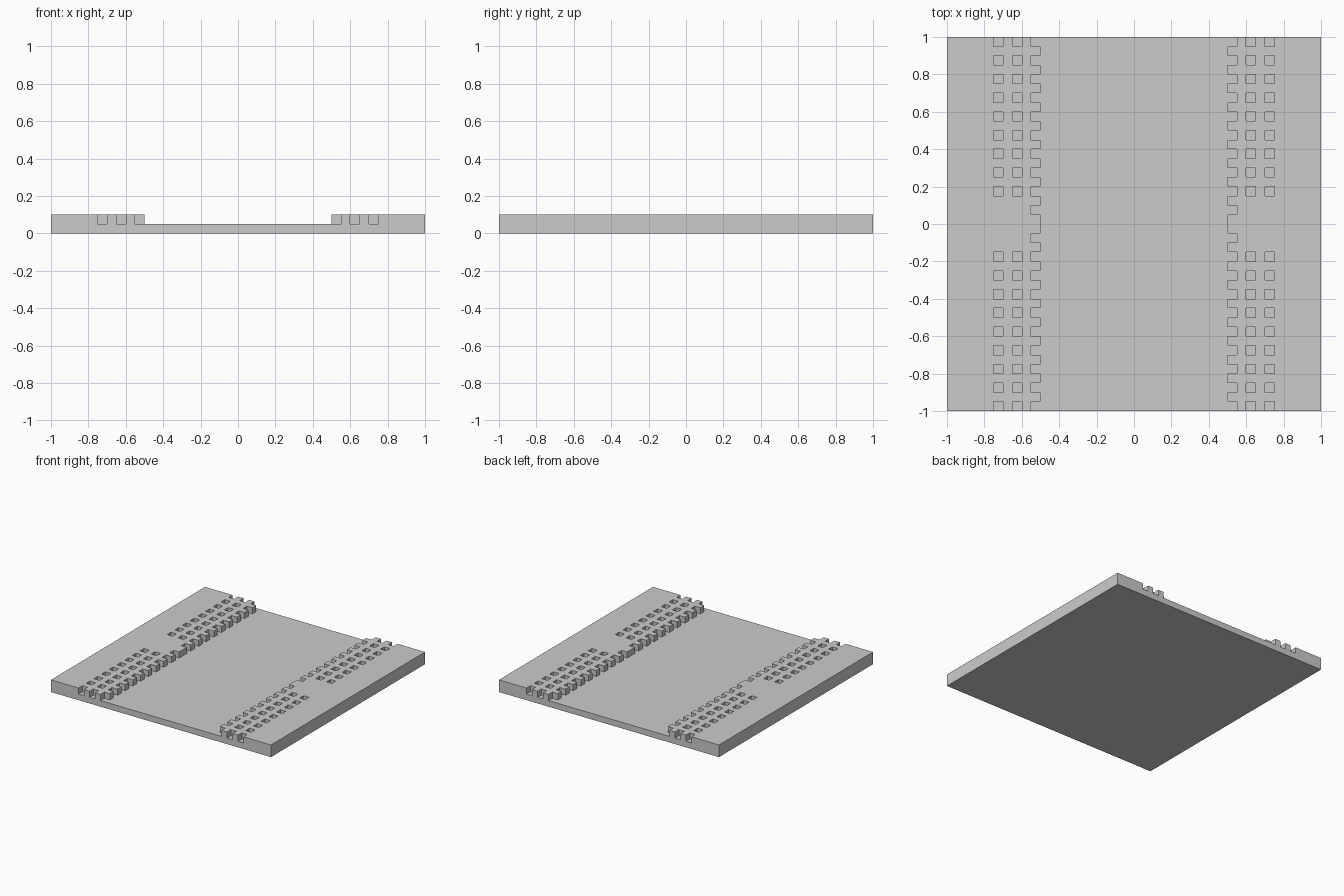
import bpy
import bmesh

cube = bpy.data.objects.get("Cube")
if cube:
    bpy.data.objects.remove(cube, do_unlink=True)

STEP = 0.05        # width of one pocket
CELLS = 40         # cells along each side
FLOOR = 0.05       # height of the central channel
COLOR = (0.6, 0.6, 0.6, 1)


def is_raised(x, y):
    """Raised side decks, pierced by rows of square pockets and edge notches."""
    column = int(abs(x) / STEP)
    row = int(abs(y) / STEP)
    if column < 10:
        return False
    pocket_row = row % 2 == 1
    if column == 10:
        return not pocket_row
    if column in (12, 14):
        return not (pocket_row and row > 2)
    return True


# Solid floor slab
bm = bmesh.new()
bmesh.ops.create_grid(bm, x_segments=CELLS, y_segments=CELLS, size=1)
slab = bmesh.ops.extrude_face_region(bm, geom=bm.faces[:])
top_verts = [v for v in slab["geom"] if isinstance(v, bmesh.types.BMVert)]
bmesh.ops.translate(bm, verts=top_verts, vec=(0, 0, FLOOR))

# Raised decks with pockets and notches
deck_faces = []
for face in bm.faces:
    center = face.calc_center_median()
    if center.z > FLOOR - 0.001 and is_raised(center.x, center.y):
        deck_faces.append(face)
decks = bmesh.ops.extrude_face_region(bm, geom=deck_faces)
deck_verts = [v for v in decks["geom"] if isinstance(v, bmesh.types.BMVert)]
bmesh.ops.translate(bm, verts=deck_verts, vec=(0, 0, FLOOR))
bmesh.ops.recalc_face_normals(bm, faces=bm.faces[:])

mesh = bpy.data.meshes.new("slotted_plate")
bm.to_mesh(mesh)
bm.free()
plate = bpy.data.objects.new("slotted_plate", mesh)
bpy.context.collection.objects.link(plate)

# Plain grey material
grey = bpy.data.materials.new("plain_grey")
grey.use_nodes = True
grey.diffuse_color = COLOR
grey.node_tree.nodes["Principled BSDF"].inputs["Base Color"].default_value = COLOR
mesh.materials.append(grey)
